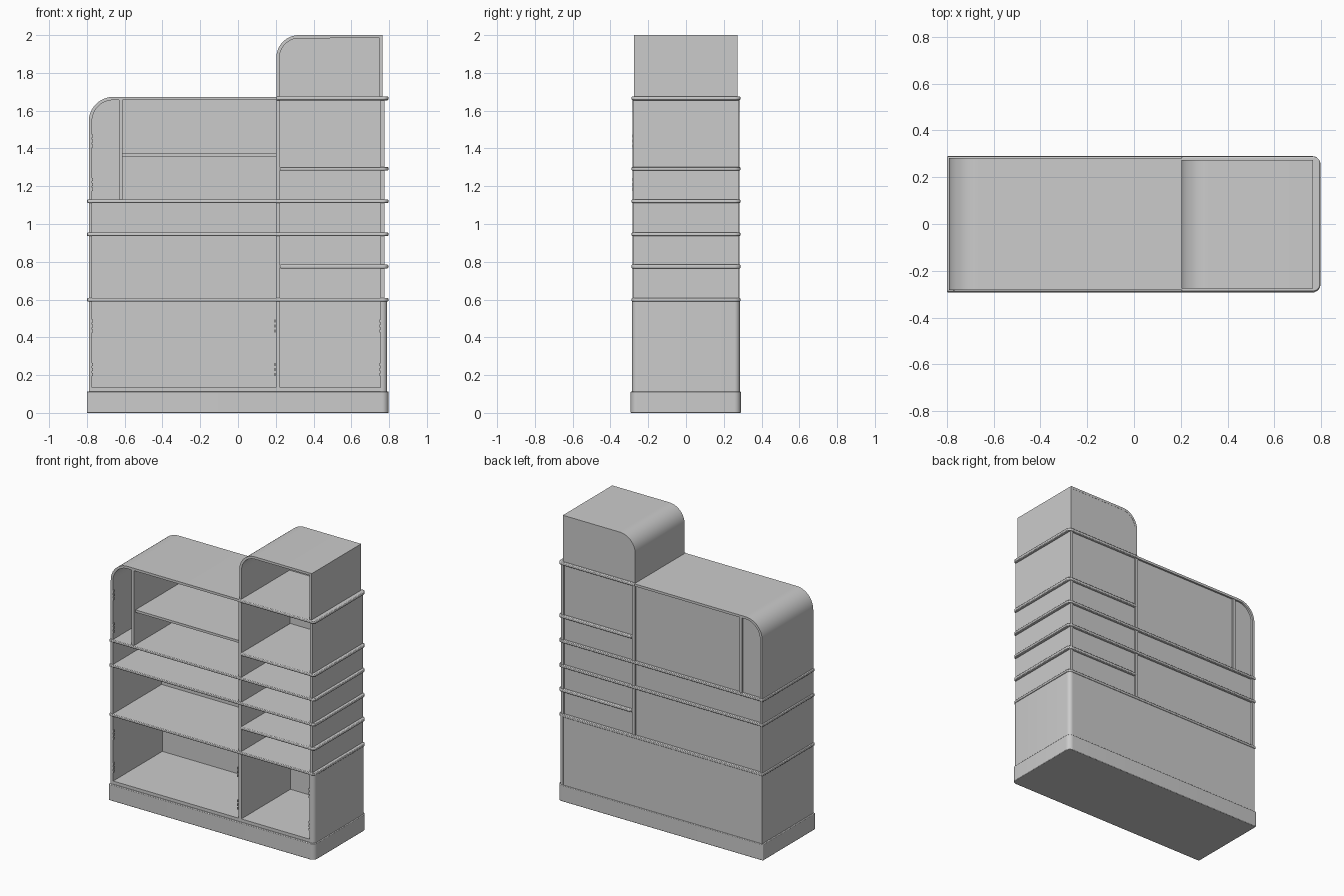
import bpy, bmesh, math

if "Cube" in bpy.data.objects:
    bpy.data.objects.remove(bpy.data.objects["Cube"])


def finish(bm, name, bevel=0):
    bmesh.ops.recalc_face_normals(bm, faces=bm.faces)
    me = bpy.data.meshes.new(name)
    bm.to_mesh(me)
    bm.free()
    ob = bpy.data.objects.new(name, me)
    bpy.context.collection.objects.link(ob)
    if bevel:
        m = ob.modifiers.new("edge", 'BEVEL')
        m.width, m.segments, m.limit_method = bevel, 2, 'ANGLE'
        m.angle_limit = math.radians(50)
    bpy.ops.object.select_all(action='DESELECT')
    ob.select_set(True)
    bpy.context.view_layer.objects.active = ob
    bpy.ops.object.shade_smooth_by_angle(angle=math.radians(35))
    return ob


def box(name, x, y, z):
    bm = bmesh.new()
    bmesh.ops.create_cube(bm, size=1)
    for v in bm.verts:
        v.co = [(a + b) / 2 + c * (b - a) for (a, b), c in zip((x, y, z), v.co)]
    return finish(bm, name)


def arc(cx, cy, r, a0, a1, n):
    return [(cx + r * math.cos(math.radians(a0 + (a1 - a0) * i / n)),
             cy + r * math.sin(math.radians(a0 + (a1 - a0) * i / n))) for i in range(n + 1)]


def slab(name, x, y, z, r_left, r_right, bevel=0):
    """Flat plate with rounded plan corners, radius given per end."""
    pts = []
    for cx, cy, r, a in ((x[1], y[1], r_right, 0), (x[0], y[1], r_left, 90),
                         (x[0], y[0], r_left, 180), (x[1], y[0], r_right, 270)):
        if r:
            sx = 1 if cx == x[0] else -1
            sy = 1 if cy == y[0] else -1
            pts += arc(cx + sx * r, cy + sy * r, r, a, a + 90, 8)
        else:
            pts.append((cx, cy))
    bm = bmesh.new()
    f = bm.faces.new([bm.verts.new((px, py, z[0])) for px, py in pts])
    ext = bmesh.ops.extrude_face_region(bm, geom=[f])
    for v in ext['geom']:
        if isinstance(v, bmesh.types.BMVert):
            v.co.z = z[1]
    return finish(bm, name, bevel)


def strip_shell(name, outer, inner, y):
    """Bent panel between two matching x-z outlines, extruded along y."""
    bm = bmesh.new()
    rings = [[bm.verts.new(c) for c in ((o[0], y[0], o[1]), (o[0], y[1], o[1]),
                                        (i[0], y[1], i[1]), (i[0], y[0], i[1]))]
             for o, i in zip(outer, inner)]
    for a, b in zip(rings, rings[1:]):
        for k in range(4):
            bm.faces.new((a[k], a[(k + 1) % 4], b[(k + 1) % 4], b[k]))
    bm.faces.new(rings[0])
    bm.faces.new(rings[-1])
    return finish(bm, name)


Y = (-0.28, 0.28)
YS = (-0.288, 0.288)

# Plinth and cabinet floor
slab("plinth", (-0.8, 0.797), (-0.293, 0.29), (0, 0.113), 0.006, 0.035, 0.003)
box("cabinet_floor", (-0.785, 0.77), (-0.28, 0.27), (0.11, 0.135))

# Left side and rounded top in one bent panel
outer = [(-0.79, 0.11)] + arc(-0.66, 1.543, 0.13, 180, 90, 16) + [(0.205, 1.673)]
inner = [(-0.773, 0.11)] + arc(-0.66, 1.543, 0.113, 180, 90, 16) + [(0.205, 1.656)]
strip_shell("left_side_and_top", outer, inner, (-0.283, 0.283))

# Tower shell: left side, rounded corner, top, right side
outer = [(0.203, 1.66)] + arc(0.323, 1.88, 0.12, 180, 90, 16) + [(0.765, 2.0), (0.765, 1.66)]
inner = [(0.22, 1.66)] + arc(0.323, 1.88, 0.103, 180, 90, 16) + [(0.749, 1.984), (0.749, 1.66)]
strip_shell("tower_shell", outer, inner, (-0.275, 0.273))
outline = [(0.21, 1.66)] + arc(0.323, 1.88, 0.113, 180, 90, 16) + [(0.76, 1.993)]
strip_shell("tower_back", outline, [(p[0], 1.66) if i > 0 else (p[0] + 0.001, 1.66)
            for i, p in enumerate(outline)], (0.258, 0.272))

# Right side walls
slab("lower_right_side", (0.755, 0.79), (-0.285, 0.285), (0.11, 0.6), 0, 0.028)
box("upper_right_side", (0.755, 0.775), Y, (0.6, 1.66))

# Uprights
box("middle_partition", (0.2, 0.222), Y, (0.11, 1.66))
box("upper_left_partition", (-0.63, -0.611), Y, (1.12, 1.66))

# Full-width shelves with protruding edges
for i, z in enumerate((0.599, 0.945, 1.12)):
    slab(f"full_shelf_{i}", (-0.799, 0.796), YS, (z - 0.009, z + 0.009), 0.004, 0.03, 0.005)

# Right column shelves with protruding edges
for i, z in enumerate((0.775, 1.293, 1.665)):
    slab(f"right_shelf_{i}", (0.222 if i < 2 else 0.203, 0.796), YS,
         (z - 0.01, z + 0.01), 0, 0.03, 0.005)

# Inset shelf in the upper bay
box("upper_bay_shelf", (-0.611, 0.2), (-0.265, 0.27), (1.357, 1.374))

# Back panels
box("lower_back", (-0.785, 0.77), (0.265, 0.283), (0.11, 0.6))
box("upper_back", (-0.66, 0.76), (0.257, 0.27), (0.6, 1.66))
corner = [(-0.78, 0.6)] + arc(-0.66, 1.543, 0.12, 180, 90, 16)
strip_shell("upper_back_corner", corner, [(-0.66, 0.6)] +
            [(-0.66 + 0.0005 * i / 16, p[1] if i < 16 else 1.66) for i, p in enumerate(corner[1:])],
            (0.257, 0.27))

# Hinge knuckles at the door openings
for x, zs in ((-0.771, (0.23, 0.46, 1.21, 1.44)), (0.196, (0.23, 0.46)), (0.751, (0.23, 0.46))):
    for z in zs:
        for k in (-1, 0, 1):
            box("hinge_knuckle", (x - 0.003, x + 0.003), (-0.286, -0.27),
                (z + k * 0.026 - 0.008, z + k * 0.026 + 0.008))
